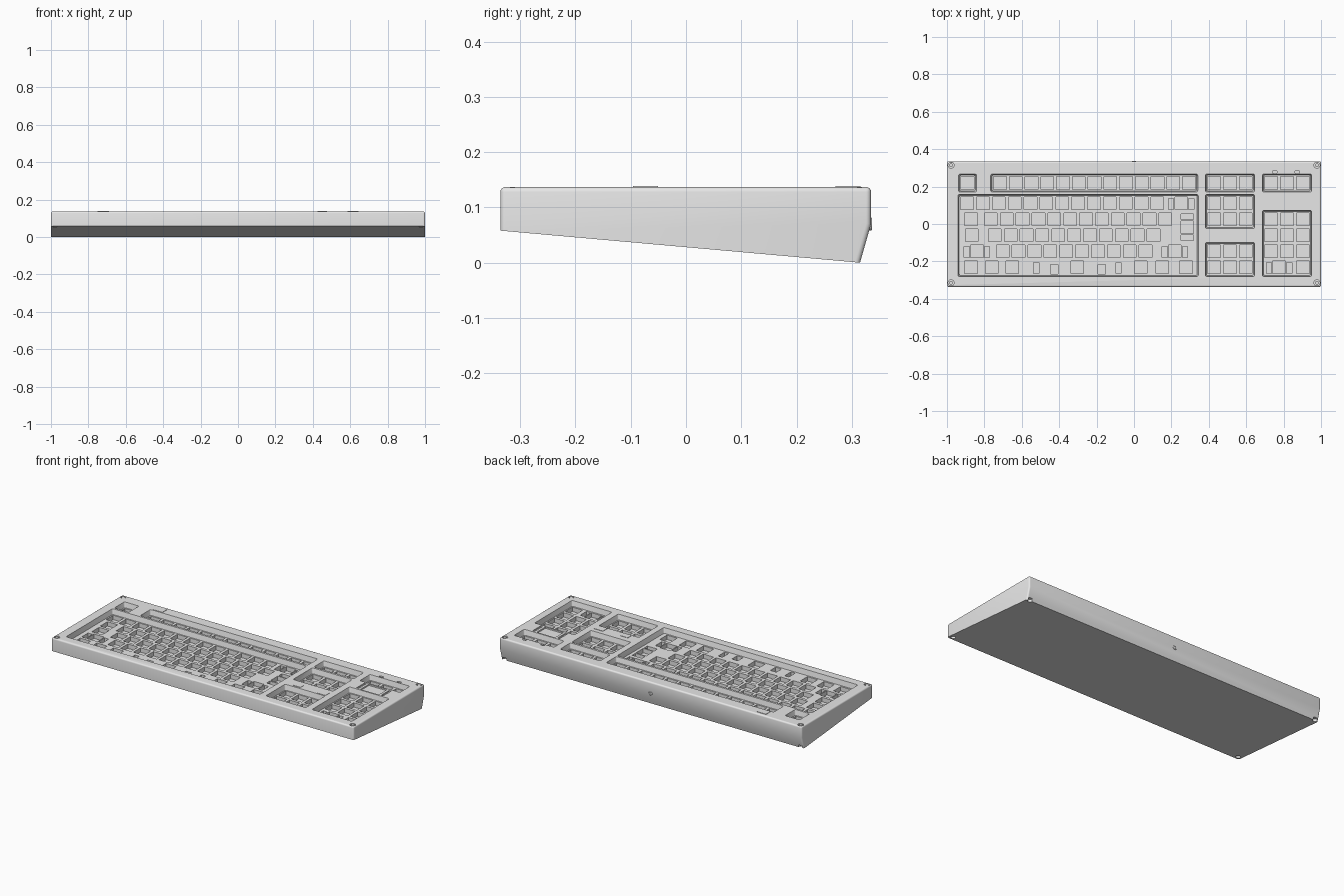
import bpy, bmesh
from mathutils import Matrix

if "Cube" in bpy.data.objects:
    bpy.data.objects.remove(bpy.data.objects["Cube"])

GREY = bpy.data.materials.new("light_grey")
GREY.use_nodes = True
GREY.diffuse_color = (0.8, 0.8, 0.8, 1)
GREY.node_tree.nodes["Principled BSDF"].inputs["Base Color"].default_value = (0.8, 0.8, 0.8, 1)

U = 0.0848                      # key pitch
TOP, PLATE, FLOOR = 0.137, 0.106, 0.08
HOLE = 0.068
ROWS = [0.111 - 0.0855 * i for i in range(5)]
FROW = 0.219
MAIN_X = -0.935
NAV_X = [0.428, 0.513, 0.598]
PAD_X = [0.733, 0.818, 0.903]


def finish(name, bm):
    bmesh.ops.recalc_face_normals(bm, faces=bm.faces)
    mesh = bpy.data.meshes.new(name)
    bm.to_mesh(mesh)
    bm.free()
    mesh.materials.append(GREY)
    ob = bpy.data.objects.new(name, mesh)
    bpy.context.collection.objects.link(ob)
    return ob


def select(ob):
    bpy.ops.object.select_all(action="DESELECT")
    ob.select_set(True)
    bpy.context.view_layer.objects.active = ob


def box(bm, x, y, w, d, z0, z1, flare=0.0, corner=0.0):
    """Box that widens by flare at its top, with optional rounded corners."""
    verts = bmesh.ops.create_cube(bm, size=1)["verts"]
    for v in verts:
        up = v.co.z > 0
        grow = flare if up else 0
        v.co = (x + v.co.x * (w + 2 * grow), y + v.co.y * (d + 2 * grow), z1 if up else z0)
    if corner:
        edges = {e for v in verts for e in v.link_edges
                 if abs(e.verts[0].co.z - e.verts[1].co.z) > 1e-4}
        bmesh.ops.bevel(bm, geom=list(edges), offset=corner, segments=3,
                        profile=0.5, affect="EDGES")


def cylinder(bm, x, y, r, z0, z1, sides=24):
    bmesh.ops.create_cone(bm, cap_ends=True, segments=sides, radius1=r, radius2=r,
                          depth=z1 - z0, matrix=Matrix.Translation((x, y, (z0 + z1) / 2)))


def carve(body, name, bm):
    cutter = finish(name, bm)
    cutter.hide_render = True
    mod = body.modifiers.new(name, "BOOLEAN")
    mod.operation = "DIFFERENCE"
    mod.solver = "EXACT"
    mod.use_self = True
    mod.object = cutter
    select(body)
    bpy.ops.object.modifier_apply(modifier=mod.name)
    bpy.data.objects.remove(cutter)


# Wedge case: side profile extruded across, with rounded top rim and corners
bm = bmesh.new()
profile = [(-0.336, 0.058), (-0.336, TOP), (0.335, TOP), (0.335, 0.07), (0.315, 0)]
face = bm.faces.new([bm.verts.new((-1, y, z)) for y, z in profile])
moved = bmesh.ops.extrude_face_region(bm, geom=[face])["geom"]
bmesh.ops.translate(bm, vec=(2, 0, 0), verts=[g for g in moved if isinstance(g, bmesh.types.BMVert)])
bmesh.ops.recalc_face_normals(bm, faces=bm.faces)
rim = [e for e in bm.edges if max(v.co.z for v in e.verts) > TOP - 0.01
       or (max(v.co.z for v in e.verts) > 0.06 and min(v.co.z for v in e.verts) < 0.01)]
bmesh.ops.bevel(bm, geom=rim, offset=0.009, segments=4, profile=0.5, affect="EDGES")
case = finish("case", bm)

# Key wells with sloping rims
wells = [(-0.89, FROW, 0.084, 0.084), (-0.2125, FROW, 1.095, 0.084),
         (-0.2985, -0.0615, 1.272, 0.428),
         (0.513, FROW, 0.252, 0.084), (0.513, 0.067, 0.252, 0.17), (0.513, -0.19, 0.252, 0.17),
         (0.818, FROW, 0.252, 0.084), (0.818, -0.104, 0.252, 0.342)]
bm = bmesh.new()
for x, y, w, d in wells:
    box(bm, x, y, w, d, PLATE, TOP + 0.01, flare=0.008, corner=0.008)
carve(case, "well_cutter", bm)

# Switch holes: one square each, with stabiliser slots beside wide keys
bm = bmesh.new()


def hole(x, y, w=HOLE, d=HOLE):
    box(bm, x, y, w, d, FLOOR, PLATE + 0.004)


def stabiliser(x, y, reach):
    for side in (-1, 1):
        hole(x + side * reach, y - 0.004, 0.028, 0.06)


hole(-0.89, FROW)
for i in range(13):
    hole(-0.717 + i * 0.0843, FROW)

starts = [(0.5, 13), (2, 12), (2.25, 11), (2.75, 10)]
for y, (first, count) in zip(ROWS, starts):
    for k in range(count):
        hole(MAIN_X + (first + k) * U, y)
for row, u in [(1, 0.75), (2, 0.8), (3, 1.125), (3, 13.6), (0, 14),
               (4, 0.75), (4, 2.05), (4, 3.35), (4, 7.45), (4, 11.45), (4, 12.8), (4, 14.3)]:
    hole(MAIN_X + u * U, ROWS[row])
for row, u, reach in [(0, 14, 0.054), (3, 1.125, 0.054), (3, 13.6, 0.054), (4, 7.45, 0.22)]:
    stabiliser(MAIN_X + u * U, ROWS[row], reach)
for u in (6, 9):                # alternate space bar mounts
    hole(MAIN_X + u * U, ROWS[4] - 0.01, 0.04, 0.05)

# Tall enter key with slots above and below
enter_y = (ROWS[1] + ROWS[2]) / 2
hole(0.285, enter_y)
for dy in (-0.057, 0.057):
    hole(0.285, enter_y + dy, 0.066, 0.03)

# Navigation, arrow and number pad holes
for x in NAV_X:
    for y in (FROW, ROWS[0], ROWS[1], ROWS[3], ROWS[4]):
        hole(x, y)
for x in PAD_X:
    for y in [FROW] + ROWS[1:4]:
        hole(x, y)
pad_zero = (PAD_X[0] + PAD_X[1]) / 2
hole(pad_zero, ROWS[4])
stabiliser(pad_zero, ROWS[4], 0.054)
hole(PAD_X[2], ROWS[4])
carve(case, "switch_hole_cutter", bm)

# Badge recess, side slots, indicator slots and corner screw recesses
bm = bmesh.new()
box(bm, 0.813, 0.122, 0.12, 0.08, TOP - 0.008, TOP + 0.01)
for side in (-1, 1):
    box(bm, 0.813 + side * 0.082, 0.122, 0.014, 0.075, TOP - 0.008, TOP + 0.01)
    box(bm, 0.813 + side * 0.06, 0.278, 0.026, 0.014, TOP - 0.01, TOP + 0.01, corner=0.006)
corners = [(sx * 0.978, sy * 0.314) for sx in (-1, 1) for sy in (-1, 1)]
for x, y in corners:
    cylinder(bm, x, y, 0.016, TOP - 0.012, TOP + 0.01)
    base = 0.058 - (y + 0.336) * 0.089
    cylinder(bm, x, y, 0.013, base - 0.03, base + 0.016)
carve(case, "detail_cutter", bm)
select(case)
bpy.ops.object.shade_smooth_by_angle(angle=0.6)

# Screw heads inside the corner recesses
bm = bmesh.new()
for x, y in corners:
    cylinder(bm, x, y, 0.010, TOP - 0.014, TOP - 0.002)
screws = finish("corner_screws", bm)

# Thin raised label plates on the top face
bm = bmesh.new()
for x, y, w, d in [(-0.72, 0.293, 0.06, 0.045), (0.615, -0.073, 0.06, 0.045),
                   (0.45, -0.073, 0.05, 0.03)]:
    box(bm, x, y, w, d, TOP - 0.001, TOP + 0.002)
labels = finish("label_plates", bm)

# Cable grommet on the back
bpy.ops.mesh.primitive_torus_add(major_segments=24, minor_segments=10, major_radius=0.009,
                                 minor_radius=0.003, location=(0, 0.334, 0.07),
                                 rotation=(1.5708, 0, 0))
grommet = bpy.context.object
grommet.name = "cable_grommet"
grommet.data.materials.append(GREY)
bpy.ops.object.shade_smooth_by_angle(angle=0.8)
